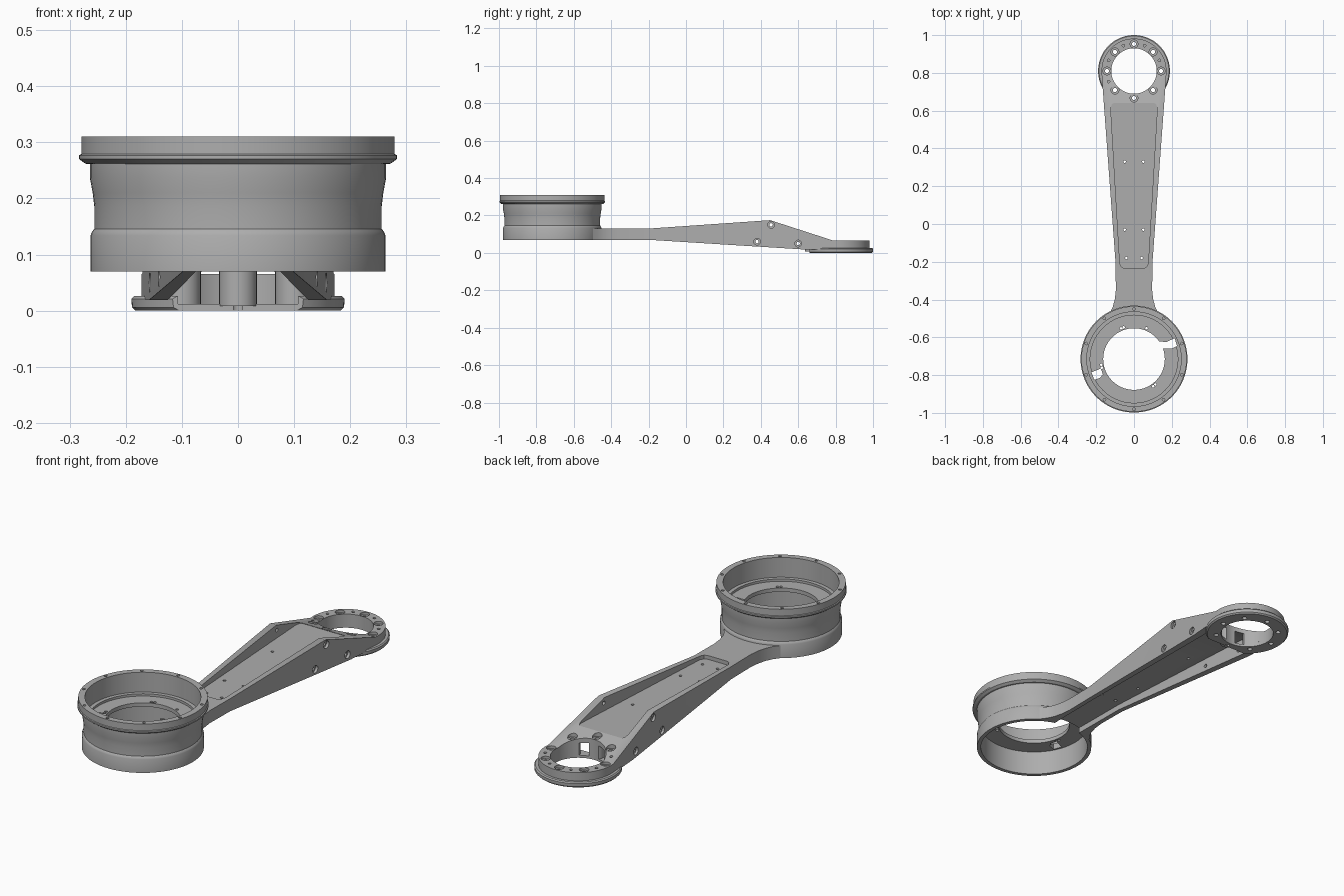
import bpy, bmesh
from math import sin, cos, pi, radians
from mathutils import Vector

if "Cube" in bpy.data.objects:
    bpy.data.objects.remove(bpy.data.objects["Cube"])

metal = bpy.data.materials.new("machined grey")
metal.use_nodes = True
GREY = (0.42, 0.42, 0.42, 1)
metal.diffuse_color = GREY
metal.node_tree.nodes["Principled BSDF"].inputs["Base Color"].default_value = GREY

HOUSING_Y, END_Y = -0.715, 0.81


def finish(name, bm):
    bmesh.ops.recalc_face_normals(bm, faces=bm.faces)
    mesh = bpy.data.meshes.new(name)
    bm.to_mesh(mesh)
    bm.free()
    mesh.materials.append(metal)
    obj = bpy.data.objects.new(name, mesh)
    bpy.context.collection.objects.link(obj)
    return obj


def prism(name, outline, to_point, lo, hi):
    """Extrude an outline between two levels."""
    bm = bmesh.new()
    low, high = [[bm.verts.new(to_point(a, b, t)) for a, b in outline] for t in (lo, hi)]
    bm.faces.new(low)
    bm.faces.new(high)
    n = len(outline)
    for i in range(n):
        j = (i + 1) % n
        bm.faces.new((low[i], low[j], high[j], high[i]))
    return finish(name, bm)


def plan(name, outline, lo, hi):
    return prism(name, outline, lambda x, y, z: (x, y, z), lo, hi)


def side(name, outline, half):
    return prism(name, outline, lambda y, z, x: (x, y, z), -half, half)


def mirrored(half):
    return half + [(-x, y) for x, y in reversed(half) if x > 1e-6]


def lathe(name, profile, cy, steps=96):
    """Revolve a closed radius/height profile about a vertical axis."""
    bm = bmesh.new()
    rings = [[bm.verts.new((r * cos(2 * pi * k / steps), cy + r * sin(2 * pi * k / steps), z))
              for r, z in profile] for k in range(steps)]
    n = len(profile)
    for k in range(steps):
        a, b = rings[k], rings[(k + 1) % steps]
        for i in range(n):
            j = (i + 1) % n
            bm.faces.new((a[i], b[i], b[j], a[j]))
    return finish(name, bm)


def rod(start, end, r, steps=24):
    """Cylinder between two points."""
    start, end = Vector(start), Vector(end)
    axis = end - start
    bm = bmesh.new()
    bmesh.ops.create_cone(bm, cap_ends=True, segments=steps, radius1=r, radius2=r, depth=axis.length)
    bm.transform(axis.to_track_quat('Z', 'Y').to_matrix().to_4x4())
    bmesh.ops.translate(bm, verts=bm.verts, vec=(start + end) / 2)
    return finish("cutter", bm)


def box(x0, x1, y0, y1, z0, z1):
    return plan("cutter", [(x0, y0), (x1, y0), (x1, y1), (x0, y1)], z0, z1)


def combine(obj, other, op='DIFFERENCE'):
    mod = obj.modifiers.new("combine", 'BOOLEAN')
    mod.operation, mod.object, mod.solver = op, other, 'EXACT'
    bpy.context.view_layer.objects.active = obj
    bpy.ops.object.modifier_apply(modifier=mod.name)
    bpy.data.objects.remove(other)
    return obj


def top_height(y):
    return max(0.065, 0.175 - (y - 0.45) * 0.11 / 0.34)


# Arm: tapering plan with rounded end, trimmed to the side silhouette
half = [(0.15, -0.5), (0.128, -0.47), (0.113, -0.44), (0.102, -0.4), (0.096, -0.35), (0.098, -0.2)]
half += [(0.172 * cos(radians(a)), END_Y + 0.172 * sin(radians(a))) for a in range(-5, 91, 5)]
arm = plan("arm", mirrored(half), -0.1, 0.4)
combine(arm, side("cutter", [(-0.6, 0.07), (-0.2, 0.07), (0.62, 0.019), (1.05, 0.019), (1.05, 0.065),
                             (0.79, 0.065), (0.45, 0.175), (-0.2, 0.13), (-0.6, 0.13)], 0.5), 'INTERSECT')

# Round-cornered pocket on top of the arm
combine(arm, plan("cutter", mirrored([(0.052, -0.235), (0.066, -0.228), (0.075, -0.21),
                                      (0.123, 0.61), (0.119, 0.632), (0.108, 0.64)]), 0.112, 0.4))

# Open channel beneath the arm, leaving a thin web
channel = plan("cutter", mirrored([(0.072, -0.6), (0.075, -0.2), (0.125, 0.62), (0.125, 0.75)]), -0.2, 0.3)
combine(channel, side("cutter", [(-0.55, -0.1), (-0.55, 0.097), (0.62, 0.097), (0.74, 0.06),
                                 (0.74, -0.1)], 0.4), 'INTERSECT')
combine(arm, channel)

# Screw posts standing in the channel
for x, y, top in ((0, 0.67, 0.085), (0.1, 0.71, 0.072), (-0.1, 0.71, 0.072)):
    combine(arm, rod((x, y, 0.008), (x, y, top), 0.034), 'UNION')

# Bore of the end and clearance for the housing
combine(arm, rod((0, END_Y, -0.2), (0, END_Y, 0.4), 0.12, 64))
combine(arm, rod((0, HOUSING_Y, -0.2), (0, HOUSING_Y, 0.4), 0.25, 96))

# Base flange of the end, thin where it meets the channel
flange = lathe("end_flange", [(0.12, 0), (0.183, 0), (0.189, 0.006), (0.19, 0.021),
                              (0.185, 0.026), (0.12, 0.026)], END_Y)
combine(flange, box(-0.3, 0.3, 0.5, 0.66, -0.1, 0.1))
combine(flange, box(-0.107, 0.107, 0.5, 0.74, 0.012, 0.1))

# Counterbored screws and small pins around the end
for k in range(8):
    a = k * pi / 4
    x, y = 0.143 * cos(a), END_Y + 0.143 * sin(a)
    combine(arm, rod((x, y, top_height(y) - 0.012), (x, y, 0.3), 0.021))
    for part in (arm, flange):
        combine(part, rod((x, y, -0.1), (x, y, 0.3), 0.011))
    if 0 <= k <= 4:
        b = a - pi / 8 if k else a + 9 * pi / 8
        x, y = 0.146 * cos(b), END_Y + 0.146 * sin(b)
        combine(arm, rod((x, y, 0.04), (x, y, 0.3), 0.007, 12))

# Screw holes through the web and side walls
for s in (-1, 1):
    for x, y in ((0.05, 0.33), (0.05, -0.03), (0.04, -0.18)):
        combine(arm, rod((s * x, y, 0), (s * x, y, 0.3), 0.007, 12))
    for y, z in ((0.455, 0.15), (0.38, 0.06), (0.6, 0.05)):
        face = 0.098 + (y + 0.2) * 0.074
        combine(arm, rod((s * (face - 0.012), y, z), (s * 0.3, y, z), 0.018))
        combine(arm, rod((s * 0.09, y, z), (s * 0.3, y, z), 0.009, 16))

# Housing: waisted drum with a top collar and an inner shelf
housing = lathe("housing", [(0.245, 0.07), (0.263, 0.07), (0.263, 0.134), (0.26, 0.141), (0.256, 0.146),
                            (0.256, 0.185), (0.259, 0.21), (0.264, 0.237), (0.264, 0.261), (0.272, 0.262),
                            (0.283, 0.27), (0.283, 0.277), (0.279, 0.279), (0.279, 0.31), (0.25, 0.31),
                            (0.25, 0.216), (0.232, 0.216), (0.232, 0.205), (0.163, 0.205),
                            (0.163, 0.187), (0.245, 0.187)], HOUSING_Y)
combine(housing, box(-0.072, 0.072, -0.5, -0.4, 0.0, 0.097))
for k in range(10):
    a = pi / 2 + k * pi / 5
    x, y = 0.266 * cos(a), HOUSING_Y + 0.266 * sin(a)
    combine(housing, rod((x, y, 0.29), (x, y, 0.4), 0.007, 12))

# Cable slots and pin holes in the shelf
combine(housing, plan("cutter", [(0.13, -0.66), (0.2, -0.66), (0.228, -0.645), (0.215, -0.605),
                                 (0.17, -0.625), (0.12, -0.62)], 0.15, 0.26))
combine(housing, plan("cutter", [(-0.225, -0.785), (-0.175, -0.765), (-0.165, -0.795),
                                 (-0.18, -0.815), (-0.21, -0.825)], 0.15, 0.26))
for angle in (68, 108, 113, 190, 195, 305, 310):
    a = radians(angle)
    x, y = 0.176 * cos(a), HOUSING_Y + 0.176 * sin(a)
    combine(housing, rod((x, y, 0.15), (x, y, 0.26), 0.007, 12))

# Smooth curved walls, crisp edges
bpy.ops.object.select_all(action='DESELECT')
for obj in (arm, flange, housing):
    obj.select_set(True)
bpy.context.view_layer.objects.active = arm
bpy.ops.object.shade_smooth_by_angle(angle=radians(25))
